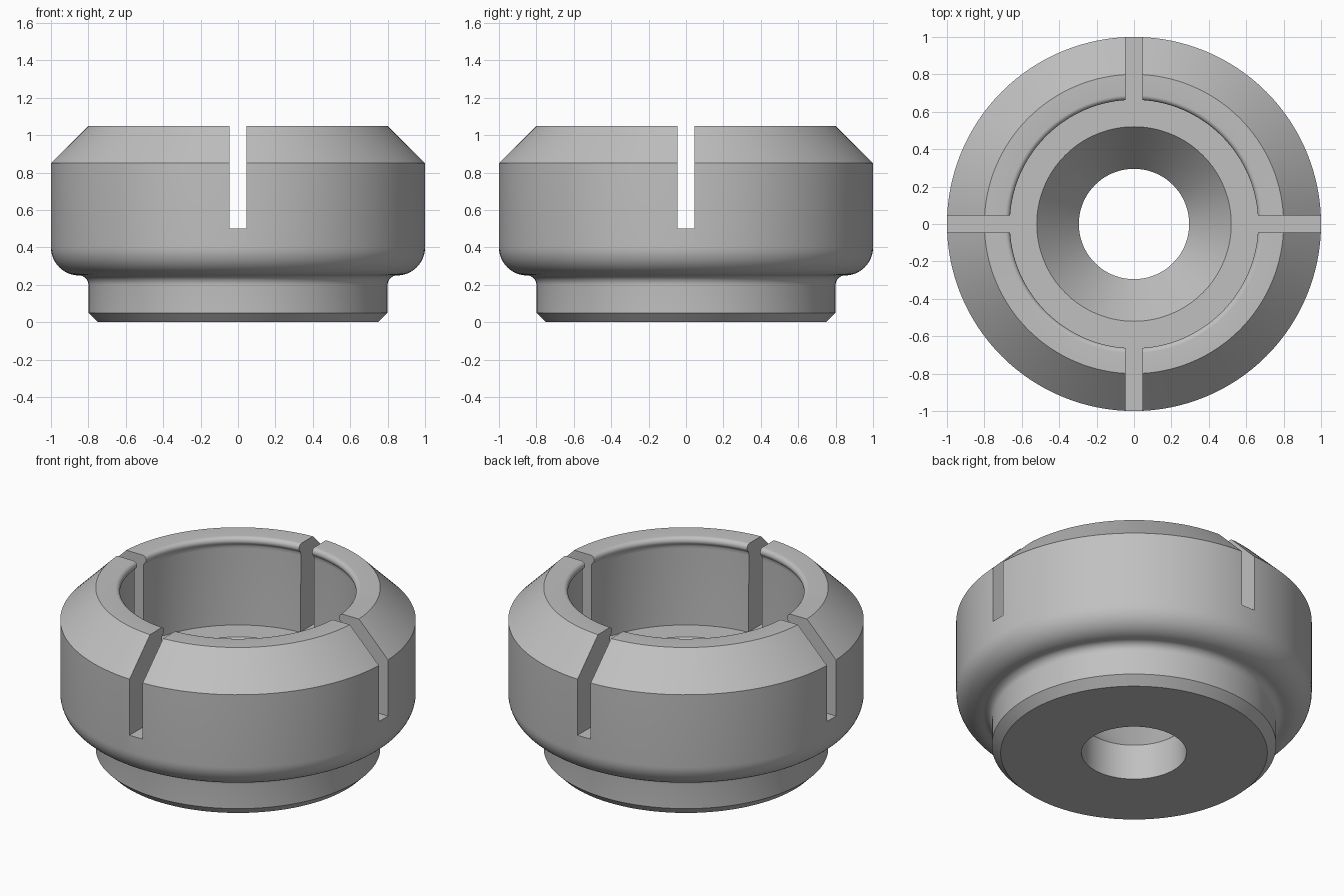
import bpy, bmesh, math
from mathutils import Matrix, Vector

cube = bpy.data.objects.get("Cube")
if cube:
    bpy.data.objects.remove(cube, do_unlink=True)

SEGMENTS = 128
SLOT_WIDTH = 0.09
FLOOR = 0.5


def arc(cx, cz, radius, start, end, steps=8):
    """Points of an arc in the radius/height plane, angles in degrees."""
    angles = [math.radians(start + (end - start) * i / steps) for i in range(steps + 1)]
    return [(cx + radius * math.cos(a), cz + radius * math.sin(a)) for a in angles]


def lathe(name, profile, material):
    """Revolve a closed radius/height profile around the z axis."""
    bm = bmesh.new()
    verts = [bm.verts.new((r, 0, z)) for r, z in profile]
    edges = [bm.edges.new((v, verts[i - 1])) for i, v in enumerate(verts)]
    bmesh.ops.spin(bm, geom=verts + edges, cent=(0, 0, 0), axis=(0, 0, 1),
                   angle=math.tau, steps=SEGMENTS, use_merge=True)
    bmesh.ops.remove_doubles(bm, verts=bm.verts, dist=1e-5)
    bmesh.ops.recalc_face_normals(bm, faces=bm.faces)
    mesh = bpy.data.meshes.new(name)
    bm.to_mesh(mesh)
    bm.free()
    mesh.materials.append(material)
    obj = bpy.data.objects.new(name, mesh)
    bpy.context.collection.objects.link(obj)
    return obj


def slot_cutter():
    """Four radial boxes around the rim."""
    bm = bmesh.new()
    bottom, top = FLOOR + 0.002, 1.3
    for i in range(4):
        place = (Matrix.Rotation(i * math.pi / 2, 4, 'Z')
                 @ Matrix.Translation(Vector((0.85, 0, (bottom + top) / 2)))
                 @ Matrix.Diagonal((0.5, SLOT_WIDTH, top - bottom, 1)))
        bmesh.ops.create_cube(bm, size=1, matrix=place)
    mesh = bpy.data.meshes.new("slot_cutter")
    bm.to_mesh(mesh)
    bm.free()
    obj = bpy.data.objects.new("slot_cutter", mesh)
    bpy.context.collection.objects.link(obj)
    obj.hide_render = True
    return obj


grey = bpy.data.materials.new("plain_grey")
grey.use_nodes = True
colour = (0.53, 0.53, 0.53, 1)
grey.diffuse_color = colour
grey.node_tree.nodes["Principled BSDF"].inputs["Base Color"].default_value = colour

# Foot with chamfer, rounded shoulder, sloped top
profile = [(0.295, 0), (0.75, 0), (0.8, 0.05)]
profile += arc(0.85, 0.2, 0.05, 180, 90)
profile += arc(0.85, 0.4, 0.15, -90, 0, 12)[1:]
profile += [(1, 0.85), (0.8, 1.05)]
# Rounded retaining lip, then the cup wall and floor
profile += arc(0.69, 1.024, 0.026, 90, 240, 10)
profile += [(0.681, 0.993), (0.682, 0.975), (0.68, FLOOR)]
# Countersink into the through hole
profile += [(0.52, FLOOR), (0.295, 0.22)]
body = lathe("slotted_cup", profile, grey)

# Four slots through the rim
cutter = slot_cutter()
cut = body.modifiers.new("slots", 'BOOLEAN')
cut.operation = 'DIFFERENCE'
cut.solver = 'EXACT'
cut.object = cutter
bpy.ops.object.select_all(action='DESELECT')
body.select_set(True)
bpy.context.view_layer.objects.active = body
bpy.ops.object.modifier_apply(modifier=cut.name)
bpy.data.objects.remove(cutter, do_unlink=True)
bpy.ops.object.shade_smooth_by_angle(angle=math.radians(30))
